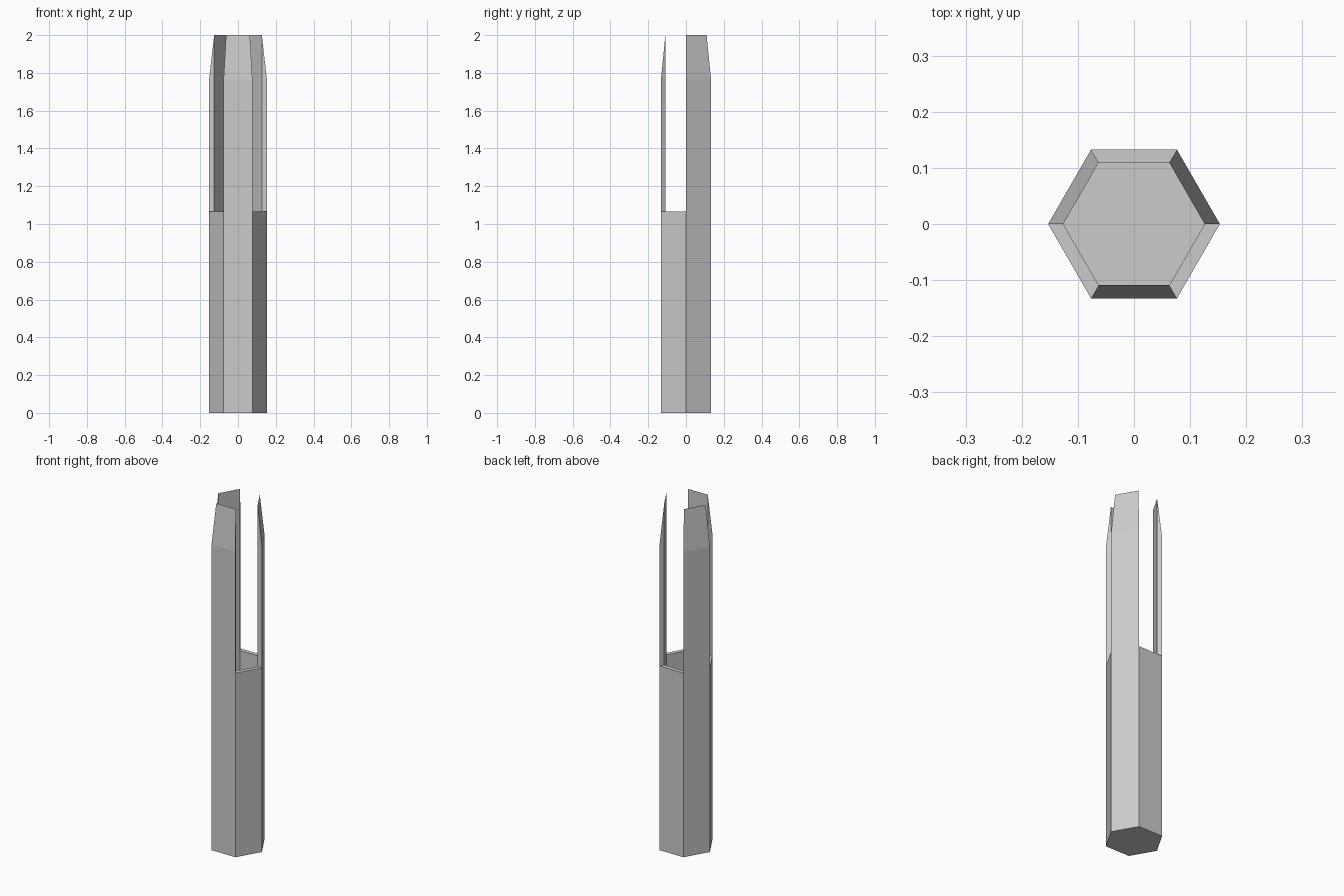
import bpy, bmesh, math

if "Cube" in bpy.data.objects:
    bpy.data.objects.remove(bpy.data.objects["Cube"])

R_OUT, R_IN = 0.153, 0.126
FLOOR, RIM, SHOULDER, TIP = 0.03, 1.065, 1.765, 2.0

bm = bmesh.new()


def pt(corner, radius, z):
    a = math.radians(60 * corner)
    return (radius * math.cos(a), radius * math.sin(a), z)


def face(*points):
    bm.faces.new([bm.verts.new(p) for p in points])


def panel(i, r0, z0, r1, z1):
    face(pt(i, r0, z0), pt(i + 1, r0, z0), pt(i + 1, r1, z1), pt(i, r1, z1))


for i in range(6):
    # hollow hexagonal lower body
    panel(i, R_OUT, 0, R_OUT, RIM)
    panel(i, R_IN, FLOOR, R_IN, RIM)
    if i % 2:
        # open side: flat rim
        panel(i, R_OUT, RIM, R_IN, RIM)
    else:
        # tall prong with a chisel tip
        panel(i, R_OUT, RIM, R_OUT, SHOULDER)
        panel(i, R_OUT, SHOULDER, R_IN, TIP)
        panel(i, R_IN, RIM, R_IN, TIP)
        for c in (i, i + 1):
            face(pt(c, R_OUT, RIM), pt(c, R_OUT, SHOULDER),
                 pt(c, R_IN, TIP), pt(c, R_IN, RIM))

# underside and inner floor
face(*[pt(c, R_OUT, 0) for c in range(6)])
face(*[pt(c, R_IN, FLOOR) for c in range(6)])

bmesh.ops.remove_doubles(bm, verts=bm.verts, dist=0.0001)
bmesh.ops.recalc_face_normals(bm, faces=bm.faces)
mesh = bpy.data.meshes.new("pronged_hex_tube")
bm.to_mesh(mesh)
bm.free()
bpy.context.collection.objects.link(bpy.data.objects.new("pronged_hex_tube", mesh))
